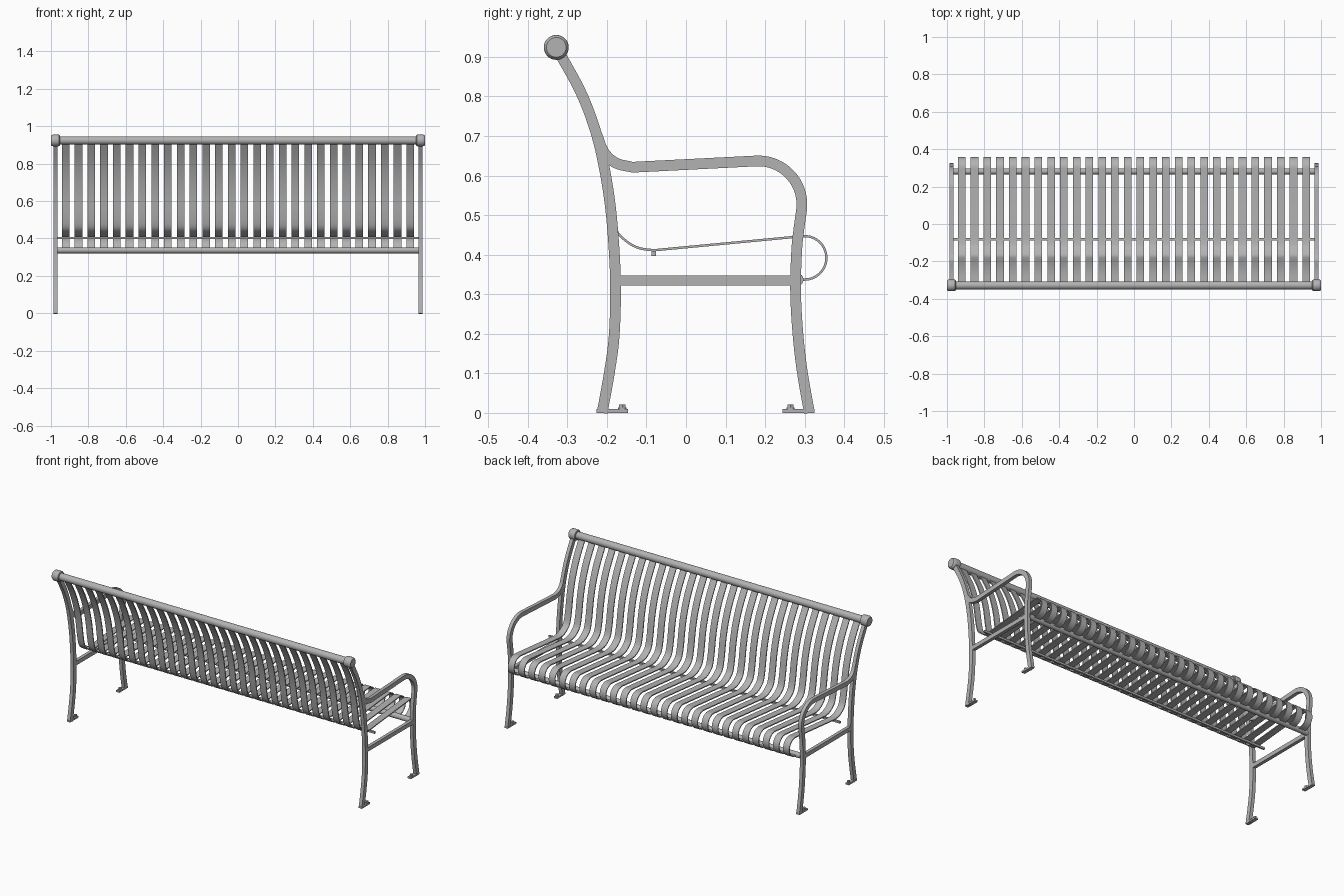
import bpy, bmesh, math
from mathutils import Vector

cube = bpy.data.objects.get("Cube")
if cube:
    bpy.data.objects.remove(cube, do_unlink=True)

metal = bpy.data.materials.new("grey metal")
metal.use_nodes = True
GREY = (0.45, 0.45, 0.45, 1)
metal.diffuse_color = GREY
metal.node_tree.nodes["Principled BSDF"].inputs["Base Color"].default_value = GREY


def finish(bm, name):
    bmesh.ops.recalc_face_normals(bm, faces=bm.faces)
    mesh = bpy.data.meshes.new(name)
    bm.to_mesh(mesh)
    bm.free()
    mesh.materials.append(metal)
    ob = bpy.data.objects.new(name, mesh)
    bpy.context.collection.objects.link(ob)
    bpy.ops.object.select_all(action='DESELECT')
    ob.select_set(True)
    bpy.context.view_layer.objects.active = ob
    bpy.ops.object.shade_smooth_by_angle(angle=math.radians(35))
    return ob


def smooth(points, steps=5):
    """Catmull-Rom curve through (y, z) points."""
    p = [Vector(q) for q in points]
    p = [p[0] * 2 - p[1]] + p + [p[-1] * 2 - p[-2]]
    out = []
    for a, b, c, d in zip(p, p[1:], p[2:], p[3:]):
        for i in range(steps):
            t = i / steps
            out.append(0.5 * (2 * b + (c - a) * t + (2 * a - 5 * b + 4 * c - d) * t**2
                              + (3 * b - a - 3 * c + d) * t**3))
    return out + [p[-2]]


def arc(cy, cz, r, start, end, steps=18):
    angles = [math.radians(start + (end - start) * i / steps) for i in range(steps + 1)]
    return [Vector((cy + r * math.cos(a), cz + r * math.sin(a))) for a in angles]


def strip(name, path, x, width, thick):
    """Flat bar of rectangular section following a path in the side plane."""
    bm = bmesh.new()
    rings = []
    for i, p in enumerate(path):
        d = (path[min(i + 1, len(path) - 1)] - path[max(i - 1, 0)]).normalized()
        n = Vector((-d.y, d.x)) * thick / 2
        rings.append([bm.verts.new((x + sx * width / 2, p.x + s * n.x, p.y + s * n.y))
                      for sx, s in ((-1, -1), (1, -1), (1, 1), (-1, 1))])
    for a, b in zip(rings, rings[1:]):
        for k in range(4):
            bm.faces.new((a[k], a[k - 1], b[k - 1], b[k]))
    bm.faces.new(rings[0])
    bm.faces.new(rings[-1])
    return finish(bm, name)


def lathe(name, profile, origin, axis, sides=32):
    """Revolve (distance along axis, radius) pairs around an axis, with flat ends."""
    bm = bmesh.new()
    turn = Vector((0, 0, 1)).rotation_difference(Vector(axis))
    rings = []
    for h, r in profile:
        ring = []
        for k in range(sides):
            a = 2 * math.pi * k / sides
            v = turn @ Vector((r * math.cos(a), r * math.sin(a), h))
            ring.append(bm.verts.new(v + Vector(origin)))
        rings.append(ring)
    for a, b in zip(rings, rings[1:]):
        for k in range(sides):
            bm.faces.new((a[k], a[k - 1], b[k - 1], b[k]))
    bm.faces.new(rings[0])
    bm.faces.new(rings[-1])
    return finish(bm, name)


def line(*points):
    return [Vector(p) for p in points]


FRAME_X, FRAME_W, BAR = 0.976, 0.021, 0.027
TOP = (-0.328, 0.924)

# Paths of the frame and slats, as (y, z)
post = smooth([(-0.212, 0), (-0.194, 0.1), (-0.182, 0.19), (-0.178, 0.3), (-0.181, 0.4),
               (-0.191, 0.52), (-0.208, 0.627), (-0.231, 0.72), (-0.268, 0.815), TOP])
arm_and_leg = (smooth([(-0.226, 0.705), (-0.208, 0.66), (-0.178, 0.632), (-0.135, 0.621)])
               + arc(0.183, 0.527, 0.11, 93, -8)
               + smooth([(0.286, 0.47), (0.28, 0.413), (0.277, 0.312), (0.282, 0.211),
                         (0.293, 0.11), (0.312, 0)]))
slat = (smooth([TOP, (-0.268, 0.815), (-0.231, 0.72), (-0.208, 0.627), (-0.193, 0.53),
                (-0.177, 0.464), (-0.152, 0.435), (-0.12, 0.417), (-0.082, 0.411)])
        + arc(0.3, 0.392, 0.055, 96, -90) + line((0.283, 0.337)))

# End frames
for side, label in ((1, "left"), (-1, "right")):
    x = side * FRAME_X
    strip(label + "_back_post", post, x, FRAME_W, BAR)
    strip(label + "_armrest_and_front_leg", arm_and_leg, x, FRAME_W, BAR)
    strip(label + "_side_rail", line((-0.178, 0.335), (0.277, 0.335)), x, FRAME_W - 0.001, 0.025)
    lathe(label + "_end_cap",
          [(0.953, 0.026), (0.956, 0.03), (0.961, 0.0315), (0.987, 0.0315),
           (0.994, 0.03), (0.999, 0.026), (1.0, 0.025)],
          (0, *TOP), (side, 0, 0))
    # Feet with anchor bolts
    for part, y0, y1, bolt_y in (("back", -0.226, -0.147, -0.161), ("front", 0.244, 0.325, 0.264)):
        strip(f"{label}_{part}_foot", line((y0, 0.005), (y1, 0.005)), x, FRAME_W + 0.001, 0.01)
        lathe(f"{label}_{part}_washer", [(0.009, 0.0105), (0.013, 0.0105)],
              (x, bolt_y, 0), (0, 0, 1), 20)
        lathe(f"{label}_{part}_bolt", [(0.012, 0.009), (0.021, 0.009)],
              (x, bolt_y, 0), (0, 0, 1), 6)

# Long rails
lathe("top_rail", [(-0.96, 0.0215), (0.96, 0.0215)], (0, *TOP), (1, 0, 0))
lathe("front_seat_rail", [(-0.97, 0.016), (0.97, 0.016)], (0, 0.281, 0.337), (1, 0, 0))
strip("rear_seat_rod", line((-0.087, 0.403), (-0.076, 0.403)), 0, 1.95, 0.012)

# Row of bent slats forming the back and seat
COUNT, PITCH = 28, 0.0682
slats = strip("slats", slat, -PITCH * (COUNT - 1) / 2, 0.041, 0.006)
row = slats.modifiers.new("row", 'ARRAY')
row.count = COUNT
row.use_relative_offset = False
row.use_constant_offset = True
row.constant_offset_displace = (PITCH, 0, 0)
